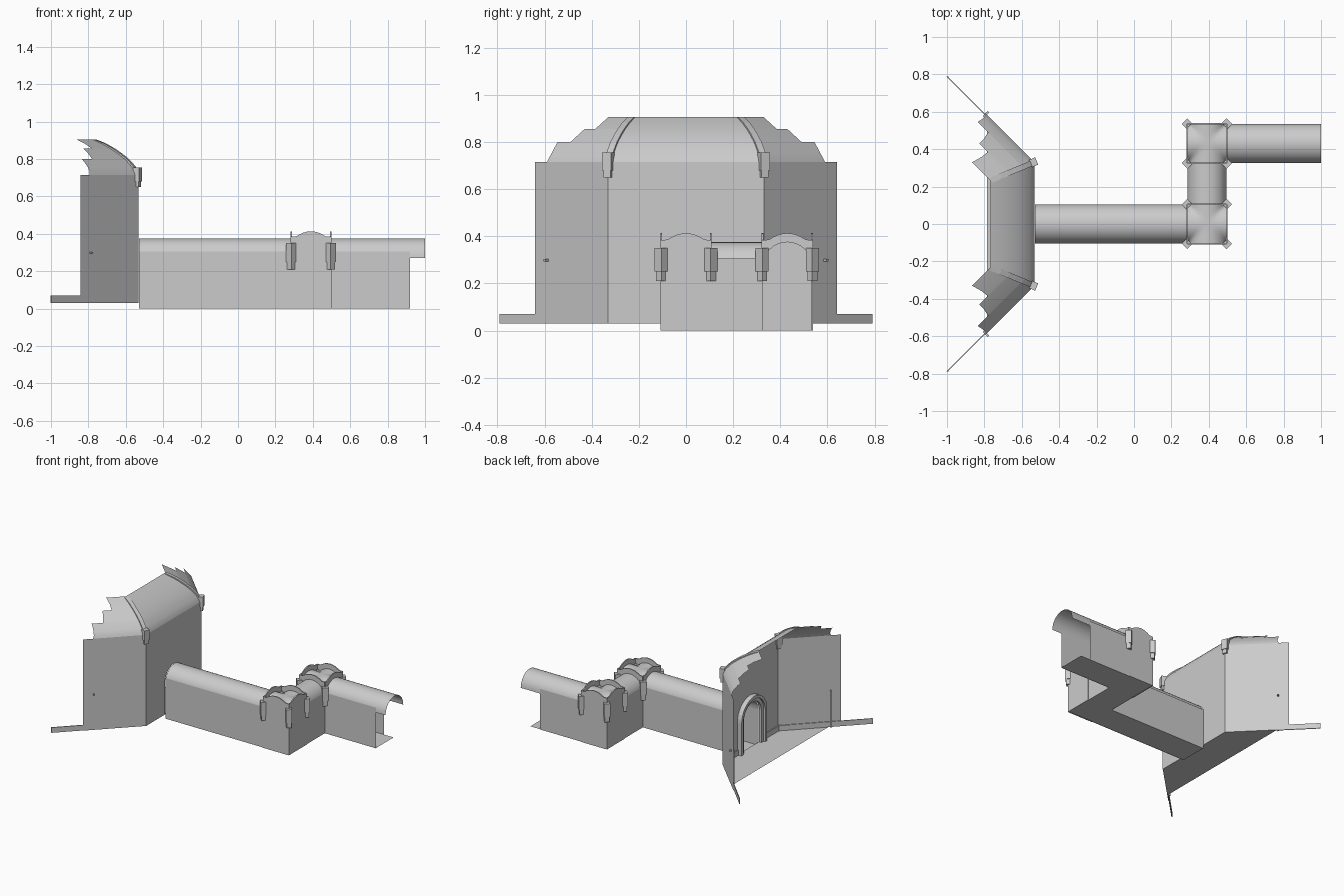
import bpy, math

if "Cube" in bpy.data.objects:
    bpy.data.objects.remove(bpy.data.objects["Cube"])

R, SPRING, WALL = 0.105, 0.27, 0.305      # tunnel half width, vault spring, wall top
CX, S2 = -1.33, math.sqrt(2)              # centre of the eight-sided room
HIP = math.tan(math.radians(22.5))


def mesh(name, verts, faces, smooth=False, thick=0):
    me = bpy.data.meshes.new(name)
    me.from_pydata(verts, [], faces)
    me.polygons.foreach_set("use_smooth", [smooth] * len(faces))
    ob = bpy.data.objects.new(name, me)
    bpy.context.collection.objects.link(ob)
    if thick:
        m = ob.modifiers.new("thickness", "SOLIDIFY")
        m.thickness, m.offset = thick, 0
    return ob


def loft(name, rows, smooth=False, thick=0):
    n = len(rows[0])
    faces = [(i * n + j, i * n + j + 1, (i + 1) * n + j + 1, (i + 1) * n + j)
             for i in range(len(rows) - 1) for j in range(n - 1)]
    return mesh(name, [p for r in rows for p in r], faces, smooth, thick)


def sheet(name, a, b, z0, z1, thick=0):
    return loft(name, [[(*a, z0), (*b, z0)], [(*a, z1), (*b, z1)]], thick=thick)


def box(name, loc, size, angle=0):
    x, y, z = (s / 2 for s in size)
    v = [(i * x, j * y, k * z) for i in (-1, 1) for j in (-1, 1) for k in (-1, 1)]
    ob = mesh(name, v, [(0, 1, 3, 2), (4, 6, 7, 5), (0, 4, 5, 1),
                        (2, 3, 7, 6), (0, 2, 6, 4), (1, 5, 7, 3)])
    ob.location, ob.rotation_euler.z = loc, angle
    return ob


def bracket(name, x, y, angle, top, k=1.0):
    # hanging corner bracket: wide head, narrower tail
    box(name + "_head", (x, y, top - 0.05 * k), (0.036, 0.042, 0.1 * k), angle)
    box(name + "_tail", (x, y, top - 0.07 * k), (0.026, 0.032, 0.14 * k), angle)


def arch(u):
    return SPRING + math.sqrt(max(R * R - u * u, 0))


ARC = [R * math.sin(math.pi * (i / 16 - 0.5)) for i in range(17)]

# ---------------- tunnel ----------------
def barrel(name, a, b, c, along_x):
    put = (lambda t, u: (t, c + u, arch(u))) if along_x else (lambda t, u: (c + u, t, arch(u)))
    loft(name, [[put(t, u) for u in ARC] for t in (a, b)], True)


TX, TY = 0.39, 0.43                       # corner cell centres: (TX,0) and (TX,TY)
xa, xb = TX - R, TX + R
barrel("first_tunnel_vault", -0.53, xa, 0, True)
barrel("middle_tunnel_vault", R, TY - R, TX, False)
barrel("last_tunnel_vault", xb, 1.0, TY, True)
for a, b in [((-0.53, -R), (xa, -R)), ((-0.53, R), (xa, R)),
             ((xa, R), (xa, TY - R)), ((xb, R), (xb, TY - R)),
             ((xb, TY - R), (0.92, TY - R)), ((xb, TY + R), (0.84, TY + R))]:
    sheet("tunnel_wall", a, b, 0, WALL)
for x0, x1, y0, y1 in [(-0.53, xb, -R, R), (xa, xb, R, TY - R), (xa, 0.92, TY - R, TY + R)]:
    loft("tunnel_floor", [[(x0, y0, 0.002), (x1, y0, 0.002)], [(x0, y1, 0.002), (x1, y1, 0.002)]])


def gable_top(u):
    return 0.385 if abs(u) > 0.076 else 0.387 + 0.026 * (1 - (u / 0.076) ** 2)


def gable(name, cx, cy, dx, dy, is_open):
    # side of a corner cell with an arched crest
    us = sorted(ARC + [-0.076, 0.076])
    pos = lambda u, z: (cx + dx * R - dy * u, cy + dy * R + dx * u, z)
    loft(name, [[pos(u, arch(u) if is_open else 0) for u in us],
                [pos(u, gable_top(u)) for u in us]], thick=0.008)


for cy, opens in ((0, [(-1, 0), (0, 1)]), (TY, [(1, 0), (0, -1)])):
    for d in [(1, 0), (-1, 0), (0, 1), (0, -1)]:
        gable("open_gable" if d in opens else "closed_gable", TX, cy, *d, d in opens)
        if d not in opens:                # inner skirting of the closed sides
            c = (TX + d[0] * 0.097, cy + d[1] * 0.097)
            sheet("tunnel_skirting", (c[0] - d[1] * R, c[1] + d[0] * R),
                  (c[0] + d[1] * R, c[1] - d[0] * R), 0.03, 0.065)
    loft("corner_groin_vault", [[(TX + u, cy + v, max(arch(u), arch(v))) for u in ARC]
                                for v in ARC], True)
    for sx in (-1, 1):
        for sy in (-1, 1):
            bracket("corner_bracket", TX + sx * (R + 0.002), cy + sy * (R + 0.002),
                    math.atan2(sy, sx), 0.35)

# ---------------- room ----------------
PROFILE = [(0.715, 0.797), (0.735, 0.789), (0.755, 0.775), (0.78, 0.754), (0.80, 0.735),
           (0.83, 0.697), (0.855, 0.66), (0.88, 0.616), (0.905, 0.562)]   # z, apothem
XW, YW = CX + 0.797, 0.797 * HIP

# back wall with arched doorway
pts = [-R] + ARC + [R]
low = [0.0] + [arch(u) for u in ARC] + [0.0]
us = [-YW] + pts + [YW]
zs = [0.03] + [max(z, 0.03) for z in low] + [0.03]
v = [(XW, -YW, 0.03), (XW, -R, 0.03), (XW, -R, 0.715), (XW, -YW, 0.715),
     (XW, YW, 0.03), (XW, R, 0.03), (XW, R, 0.715), (XW, YW, 0.715)]
mesh("back_wall_sides", v, [(0, 1, 2, 3), (5, 4, 7, 6)])
loft("back_wall_over_door", [[(XW, u, arch(u)) for u in ARC], [(XW, u, 0.715) for u in ARC]])

# door frame: two stepped bands swept round the opening
for name, r0, r1, d in (("door_frame_inner", R, 0.13, 0.022), ("door_frame_outer", 0.13, 0.152, 0.036)):
    path = [(-1, 0, 0.03)] + [(-math.cos(math.pi * i / 16), math.sin(math.pi * i / 16), SPRING)
                              for i in range(17)] + [(1, 0, 0.03)]
    sec = [(r0, 0), (r0, d), (r1, d), (r1, 0)]
    loft(name, [[(XW - q, c * r, z + s * r) for r, q in sec] for c, s, z in path])

loft("back_roof_panel", [[(CX + r, -r * HIP, z), (CX + r, r * HIP, z)] for z, r in PROFILE], True)
fx = -0.785
fy = 0.797 * S2 - (fx - CX)
mesh("room_floor", [(XW, -YW, 0.03), (XW, YW, 0.03), (fx, fy, 0.03), (fx, -fy, 0.03)], [(0, 1, 2, 3)])

# ragged ends of the side roofs: z range, outer y at bottom and top
STEPS = [(0.715, 0.80, 0.59, 0.545), (0.80, 0.855, 0.49, 0.43), (0.855, 0.905, 0.385, 0.33)]
for s in (-1, 1):
    sheet("side_wall", (XW, s * YW), (-0.843, s * (YW + XW + 0.843)), 0.03, 0.715)
    sheet("side_skirting", (XW - 0.008, s * (YW - 0.003)), (-1.0, s * 0.79), 0.03, 0.07, 0.006)
    sheet("back_skirting", (XW - 0.008, s * YW), (XW - 0.008, s * 0.152), 0.03, 0.07, 0.006)
    for z0, z1, y0, y1 in STEPS:
        rows = []
        for z, r in PROFILE:
            if z0 <= z <= z1:
                yo = y0 + (y1 - y0) * (z - z0) / (z1 - z0)
                rows.append([(CX + r, s * r * HIP, z), (CX + r * S2 - yo, s * yo, z)])
        loft("side_roof_panel", rows, True)
    # raised rib along the roof hip
    t = s * math.radians(22.5)
    w = 0.015
    rows = []
    for z, r in PROFILE:
        hx, hy = CX + r, s * r * HIP
        row = []
        for k, h in ((-w, -0.008), (-w, 0.005), (w, 0.005), (w, -0.008)):
            row.append((hx - math.sin(t) * k + math.cos(t) * h * 0.6,
                        hy + math.cos(t) * k + math.sin(t) * h * 0.6, min(z + h * 0.6, 0.905)))
        rows.append(row)
    loft("roof_rib", rows)
    bracket("roof_bracket", XW - 0.004, s * YW, t, 0.755, 0.76)
    # wall post and its pin through the wall
    box("wall_post", (-0.80, s * 0.578, 0.165), (0.012, 0.012, 0.27), s * math.pi / 4)
    box("post_pin", (-0.79, s * 0.588, 0.298), (0.035, 0.01, 0.01), s * math.pi / 4)
